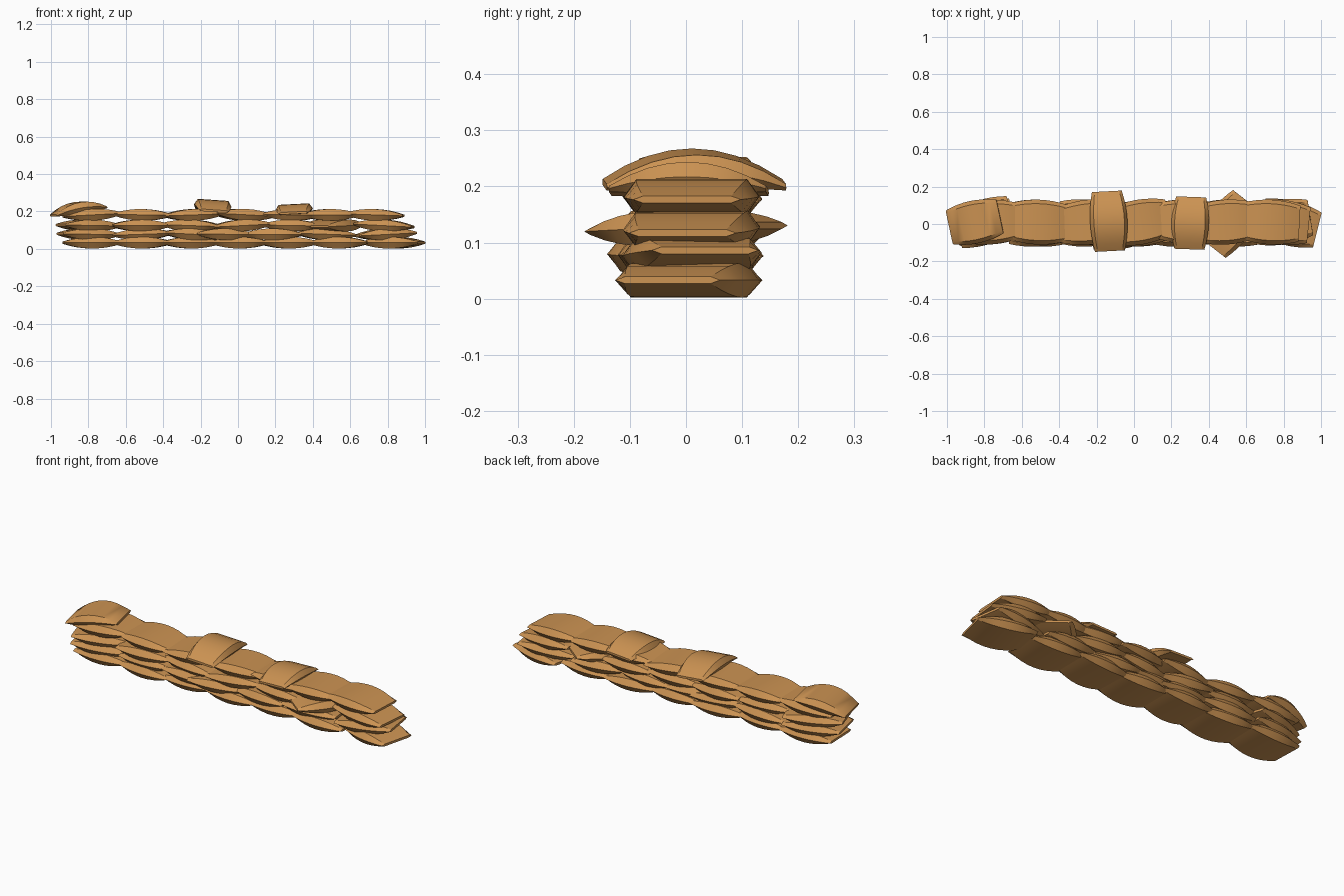
import bpy, bmesh
from math import radians
from mathutils import Euler, Vector

if "Cube" in bpy.data.objects:
    bpy.data.objects.remove(bpy.data.objects["Cube"])

burlap = bpy.data.materials.new("burlap")
burlap.diffuse_color = (0.6, 0.29, 0.085, 1)
burlap.use_nodes = True
burlap.node_tree.nodes["Principled BSDF"].inputs["Base Color"].default_value = burlap.diffuse_color


# One stuffed bag: six-sided section swept along a lens-shaped pillow profile
def sandbag(name, x, y, z, yaw=0, pitch=0, roll=0, length=0.31, width=0.24, height=0.062, droop=0.0):
    bm = bmesh.new()
    section = [(-1, 0), (-0.82, 1), (0.82, 1), (1, 0), (0.82, -1), (-0.82, -1)]
    steps = 8
    rings = []
    for i in range(steps + 1):
        t = 2 * i / steps - 1
        swell = 1 - t * t
        w = width / 2 * (0.8 + 0.2 * swell)
        h = height / 2 * (0.2 + 0.8 * swell)
        rings.append([bm.verts.new((t * length / 2, a * w, b * h - droop * t * t))
                      for a, b in section])
    for r, s in zip(rings, rings[1:]):
        for k in range(6):
            bm.faces.new((r[k], r[(k + 1) % 6], s[(k + 1) % 6], s[k]))
    bm.faces.new(rings[0])
    bm.faces.new(rings[-1])
    bmesh.ops.recalc_face_normals(bm, faces=bm.faces)
    mesh = bpy.data.meshes.new(name)
    bm.to_mesh(mesh)
    bm.free()
    mesh.materials.append(burlap)
    ob = bpy.data.objects.new(name, mesh)
    ob.location = (x, y, z)
    ob.rotation_euler = Euler((radians(roll), radians(pitch), radians(yaw)))
    bpy.context.collection.objects.link(ob)
    bpy.context.view_layer.objects.active = ob
    ob.select_set(True)
    bpy.ops.object.shade_smooth_by_angle(angle=radians(30))
    ob.select_set(False)


# Courses of the wall: (x, y, yaw) for every bag, staggered row by row
courses = [
    (0.033, [(-0.78, 0.01, 2), (-0.51, 0, -4), (-0.25, 0.01, 3), (0.01, 0.0, -2),
             (0.27, 0.01, 4), (0.54, 0, -3), (0.83, 0.005, -14)]),
    (0.078, [(-0.80, 0.01, 12), (-0.51, 0.01, -3), (-0.24, 0, 4), (-0.08, -0.015, 10),
             (0.19, 0, -5), (0.47, 0.01, 5), (0.79, 0.01, 9)]),
    (0.125, [(-0.80, 0.01, 18), (-0.52, 0, 4), (-0.25, 0.01, -6), (0.02, 0, 5),
             (0.29, 0.01, -4), (0.51, 0.0, 52), (0.78, 0.01, -6)]),
    (0.182, [(-0.78, 0.01, 3), (-0.51, 0.01, -2), (-0.24, 0.01, 6), (0.03, 0.01, 10),
             (0.29, 0.01, -3), (0.49, 0.01, 4), (0.73, 0.01, -3)]),
]
tilts = [0, 2, -3, 1, -2, 3, 1]
for row, (z, bags) in enumerate(courses):
    for i, (x, y, yaw) in enumerate(bags):
        pitch = tilts[(i + 3 * row) % 7] if row else 0
        sandbag(f"course_{row + 1}_bag", x, y, z, yaw, pitch)

# Loose bags draped over the top
sandbag("end_top_bag", -0.855, 0.01, 0.22, yaw=12, pitch=-9, length=0.28, width=0.23, height=0.06, droop=0.02)
sandbag("cross_top_bag", -0.135, 0.015, 0.233, yaw=93, roll=4, length=0.32, width=0.2, height=0.058, droop=0.03)
sandbag("cross_top_bag", 0.30, 0.005, 0.212, yaw=88, roll=-3, length=0.28, width=0.2, height=0.055, droop=0.02)
